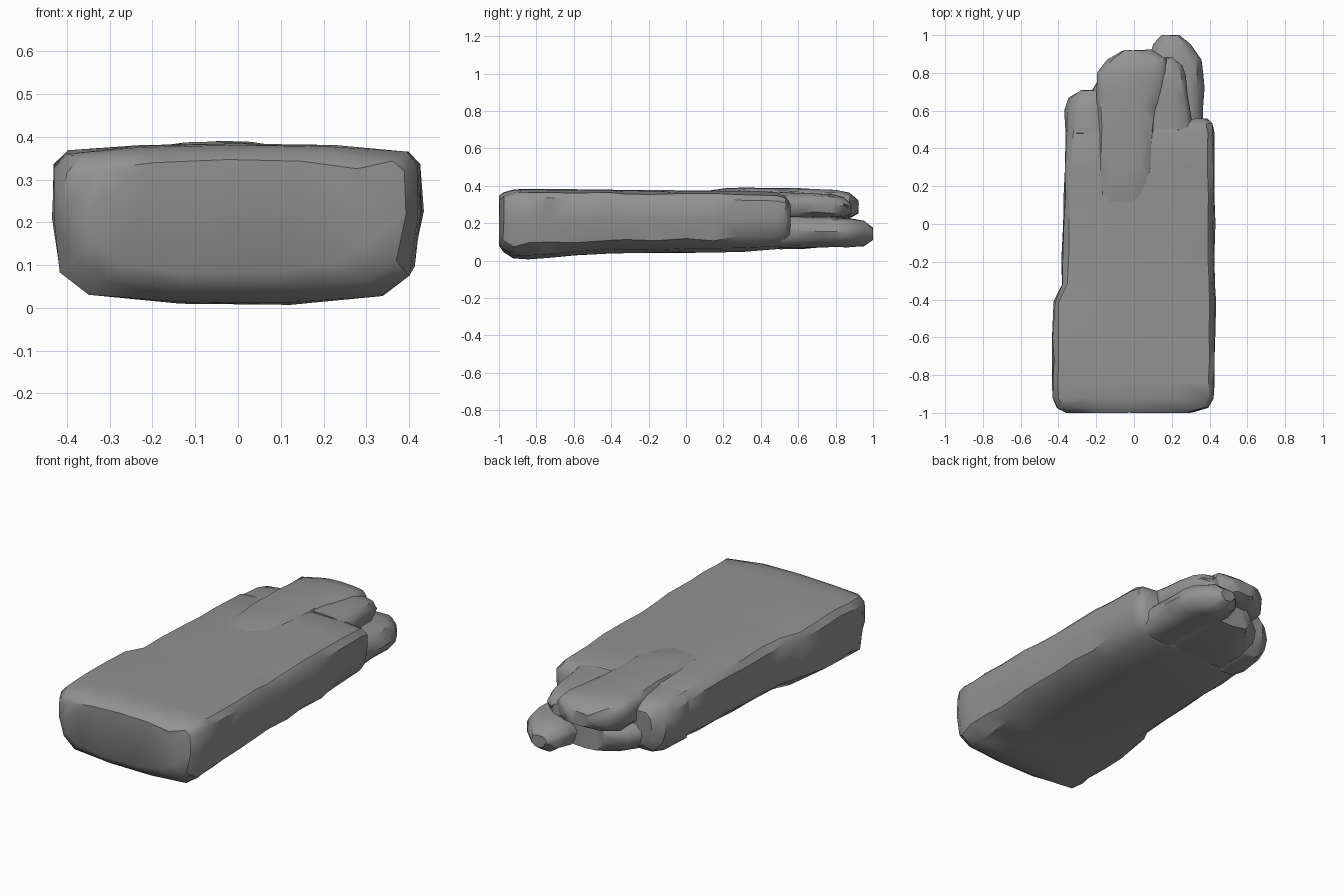
import bpy, bmesh, math, random

if "Cube" in bpy.data.objects:
    bpy.data.objects.remove(bpy.data.objects["Cube"])

random.seed(7)
stone_grey = bpy.data.materials.new("stone_grey")
stone_grey.diffuse_color = (.29, .29, .29, 1)
stone_grey.use_nodes = True
stone_grey.node_tree.nodes["Principled BSDF"].inputs["Base Color"].default_value = stone_grey.diffuse_color


def clamp(v, lo, hi):
    return max(lo, min(hi, v))


def section(xl, xr, zb, zt, top, low):
    """Chipped rectangular cross-section, running around the stone."""
    w, h, m = xr - xl, zt - zb, (xl + xr) / 2
    t, b = min(top, w * .2, h * .3), min(low, w * .25, h * .32)
    return [(xl + b * .25, zb + b), (xl, zb + h * .55), (xl + t * .15, zt - t),
            (xl + t * .7, zt - t * .35), (xl + w * .24, zt - t * .08), (m, zt),
            (xr - w * .24, zt - t * .08), (xr - t * .7, zt - t * .35),
            (xr - t * .15, zt - t), (xr, zb + h * .55), (xr - b * .25, zb + b),
            (xr - b * 1.1, zb + b * .3), (m + w * .15, zb + b * .06),
            (m - w * .15, zb + b * .06), (xl + b * 1.1, zb + b * .3)]


def stone(name, stations, top=.05, low=.08, rough=.005, step=.13, chips=.015):
    """Loft (y, x left, x right, z bottom, z top) stations into a rough block."""
    rows = []
    for a, c in zip(stations, stations[1:]):
        n = max(1, round((c[0] - a[0]) / step))
        rows += [[p + (q - p) * i / n for p, q in zip(a, c)] for i in range(n)]
    rows.append(stations[-1])
    bm = bmesh.new()
    rings = []
    for y, xl, xr, zb, zt in rows:
        ring = []
        for i, (x, z) in enumerate(section(xl, xr, zb, zt, top, low)):
            flat = .4 if i in (4, 5, 6, 12, 13) else 1
            dx = random.uniform(-1, 1) * rough
            dz = random.uniform(-1, 1) * rough * flat
            if i in (0, 10):        # chipped lower edges
                dz += random.uniform(-1, 1) * chips
            dy = random.uniform(-1, 1) * rough
            ring.append(bm.verts.new((clamp(x + dx, -.435, .435),
                                      clamp(y + dy, -1, 1),
                                      clamp(z + dz, 0, .392))))
        rings.append(ring)
    for r, s in zip(rings, rings[1:]):
        for i in range(len(r)):
            j = (i + 1) % len(r)
            bm.faces.new((r[i], r[j], s[j], s[i]))
    # close both ends
    for r in (rings[0], rings[-1]):
        bm.faces.new(r)
    bmesh.ops.recalc_face_normals(bm, faces=bm.faces[:])
    bmesh.ops.triangulate(bm, faces=bm.faces[:])
    me = bpy.data.meshes.new(name)
    bm.to_mesh(me)
    bm.free()
    me.materials.append(stone_grey)
    ob = bpy.data.objects.new(name, me)
    bpy.context.collection.objects.link(ob)
    bpy.ops.object.select_all(action='DESELECT')
    ob.select_set(True)
    bpy.context.view_layer.objects.active = ob
    bpy.ops.object.shade_smooth_by_angle(angle=math.radians(35))
    return ob


# Main slab, stepped in on the left side and broken at the back
stone("main_slab", [
    (-1.0, -.36, .31, .075, .345),
    (-.975, -.405, .395, .04, .365),
    (-.92, -.435, .425, .008, .380),
    (-.84, -.435, .43, .004, .384),
    (-.60, -.435, .43, .023, .382),
    (-.41, -.43, .43, .033, .378),
    (-.32, -.385, .43, .036, .377),
    (0.0, -.375, .43, .038, .375),
    (.30, -.37, .428, .042, .375),
    (.48, -.36, .428, .055, .370),
    (.53, -.35, .418, .065, .355),
    (.555, -.32, .39, .09, .32)])

# Ledge on the left of the broken end
stone("left_ledge", [
    (.48, -.36, -.10, .06, .365),
    (.60, -.365, -.10, .065, .357),
    (.67, -.345, -.10, .08, .340),
    (.705, -.29, -.12, .12, .31)], low=.06)

# Raised upper tongue along the middle
stone("upper_tongue", [
    (.10, -.18, .04, .30, .372),
    (.22, -.195, .10, .25, .390),
    (.60, -.20, .13, .21, .388),
    (.80, -.20, .18, .21, .380),
    (.87, -.14, .18, .22, .365),
    (.92, -.06, .09, .25, .325)], top=.04, low=.04, step=.1)

# Lower shelf of the upper layer, right of the tongue
stone("right_upper_layer", [
    (.50, -.05, .31, .21, .368),
    (.60, -.05, .30, .22, .365),
    (.78, -.05, .275, .22, .357),
    (.84, -.03, .255, .23, .340),
    (.88, .02, .20, .25, .31)], top=.04, low=.04, step=.1)

# Recessed base under the tongue
stone("lower_base", [
    (.50, -.33, .30, .055, .25),
    (.62, -.28, .30, .062, .25),
    (.76, -.19, .28, .070, .25),
    (.84, -.10, .24, .09, .24)], low=.06, rough=.008, step=.1)

# Lower lump projecting furthest at the back right
stone("back_lump", [
    (.50, .08, .37, .065, .24),
    (.72, .08, .37, .068, .235),
    (.87, .08, .36, .07, .228),
    (.95, .10, .30, .075, .215),
    (1.0, .15, .24, .11, .175)], top=.05, low=.05, step=.1)
